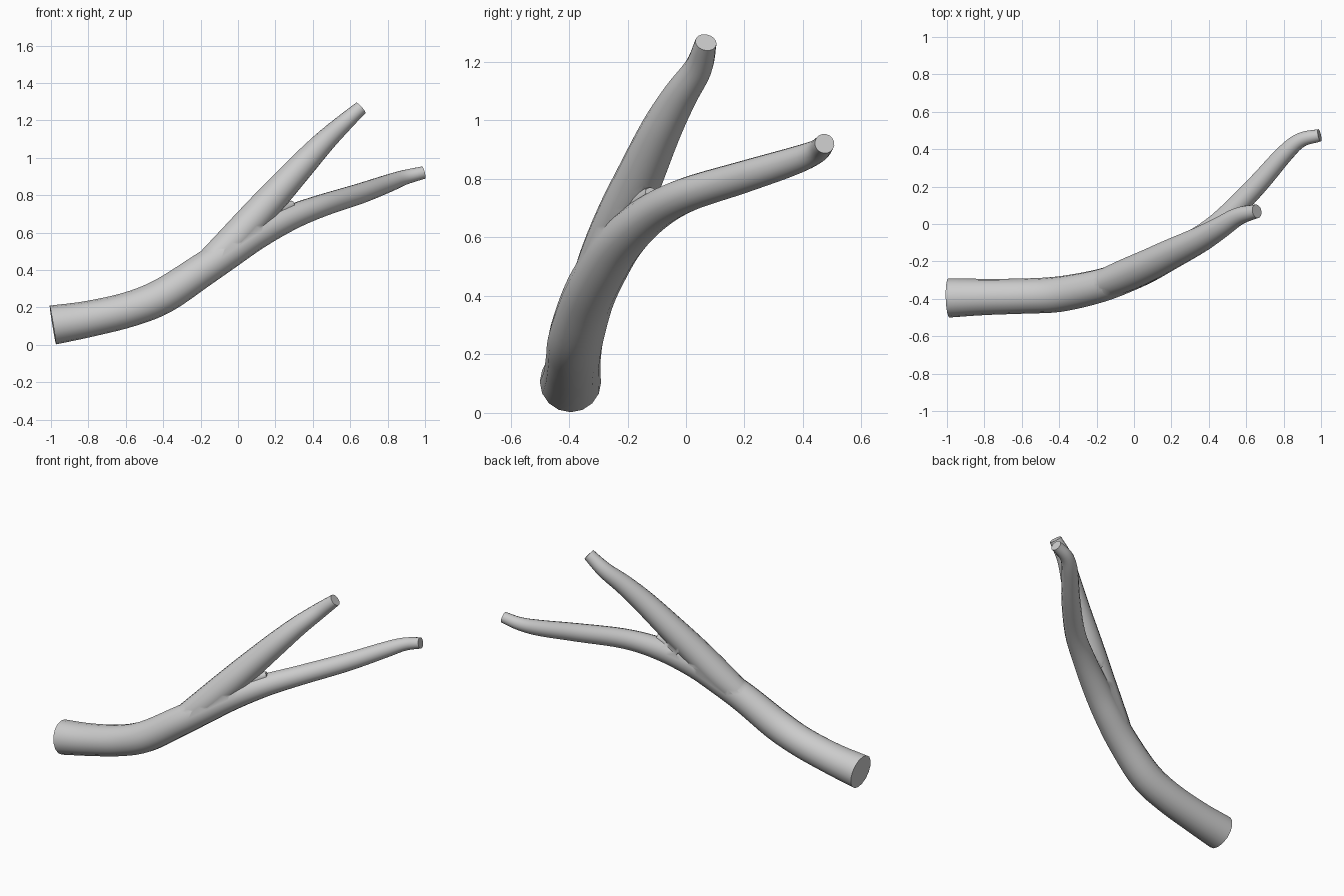
import bpy, bmesh, math
from mathutils import Vector

if "Cube" in bpy.data.objects:
    bpy.data.objects.remove(bpy.data.objects["Cube"])

SIDES = 16
STEPS = 5


def spline(a, b, c, d, t):
    return 0.5 * (2*b + (c - a)*t + (2*a - 5*b + 4*c - d)*t*t + (3*b - a - 3*c + d)*t**3)


def limb(name, pts):
    """Sweep a tapering round section along a smooth path of (x, y, z, radius)."""
    p = [Vector(q) for q in pts]
    p = [2*p[0] - p[1]] + p + [2*p[-1] - p[-2]]
    path = [spline(*p[i:i + 4], k / STEPS) for i in range(len(p) - 3) for k in range(STEPS)]
    path.append(p[-2])
    pos = [q.to_3d() for q in path]
    bm = bmesh.new()
    rings = []
    side = Vector((0, 1, 0))
    for i, q in enumerate(path):
        tangent = (pos[min(i + 1, len(pos) - 1)] - pos[max(i - 1, 0)]).normalized()
        side = (side - tangent * side.dot(tangent)).normalized()
        up = tangent.cross(side)
        rings.append([bm.verts.new(pos[i] + q[3] * (math.cos(a) * side + math.sin(a) * up))
                      for a in (2 * math.pi * k / SIDES for k in range(SIDES))])
    for r, s in zip(rings, rings[1:]):
        for k in range(SIDES):
            n = (k + 1) % SIDES
            bm.faces.new((r[k], r[n], s[n], s[k]))
    bm.faces.new(rings[0])
    bm.faces.new(rings[-1])
    bmesh.ops.recalc_face_normals(bm, faces=bm.faces)
    me = bpy.data.meshes.new(name)
    bm.to_mesh(me)
    bm.free()
    ob = bpy.data.objects.new(name, me)
    bpy.context.collection.objects.link(ob)
    return ob


# Thick base running on into the lower, thinner limb
branch = limb("branch", [
    (-0.99, -0.395, 0.106, 0.105), (-0.8, -0.39, 0.138, 0.097),
    (-0.58, -0.385, 0.19, 0.094), (-0.4, -0.375, 0.262, 0.095),
    (-0.2, -0.335, 0.393, 0.09), (-0.05, -0.285, 0.493, 0.086),
    (0.1, -0.22, 0.59, 0.08), (0.28, -0.12, 0.68, 0.068),
    (0.45, 0.0, 0.745, 0.06), (0.65, 0.2, 0.808, 0.055),
    (0.8, 0.37, 0.862, 0.048), (0.89, 0.448, 0.895, 0.04),
    (0.992, 0.474, 0.921, 0.034)])

# Upper limb forking out of the base
upper = limb("upper_limb", [
    (-0.2, -0.335, 0.39, 0.075), (-0.05, -0.277, 0.53, 0.088),
    (0.08, -0.22, 0.67, 0.087), (0.2, -0.16, 0.803, 0.081),
    (0.35, -0.085, 0.968, 0.07), (0.46, -0.02, 1.085, 0.059),
    (0.56, 0.042, 1.18, 0.048), (0.657, 0.068, 1.267, 0.037)])

# Small web in the crotch of the fork
web = limb("fork_web", [
    (0.16, -0.17, 0.69, 0.06), (0.23, -0.145, 0.725, 0.04), (0.295, -0.12, 0.752, 0.02)])

# Fuse the limbs into one skin
for part in (upper, web):
    mod = branch.modifiers.new("join_" + part.name, 'BOOLEAN')
    mod.operation = 'UNION'
    mod.solver = 'EXACT'
    mod.object = part
bpy.context.view_layer.objects.active = branch
branch.select_set(True)
for mod in list(branch.modifiers):
    bpy.ops.object.modifier_apply(modifier=mod.name)
for part in (upper, web):
    bpy.data.objects.remove(part)
bpy.ops.object.shade_smooth_by_angle(angle=math.radians(50))
